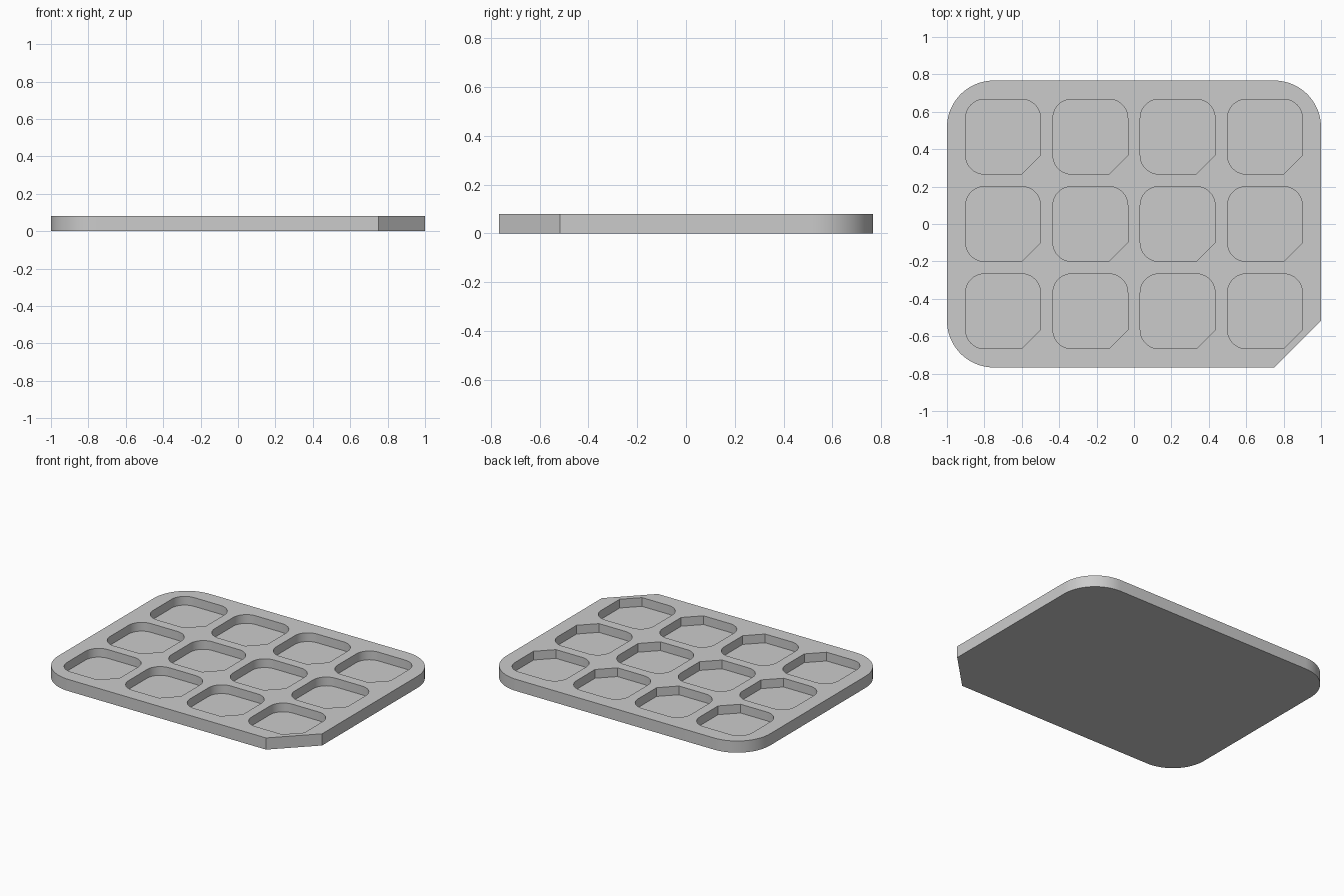
import bpy, bmesh, math

WIDTH, DEPTH, HEIGHT = 2.0, 1.534, 0.08
CORNER = 0.25
POCKET, POCKET_CORNER, PITCH = 0.4, 0.1, 0.4667
FLOOR = 0.02

cube = bpy.data.objects.get("Cube")
if cube:
    bpy.data.objects.remove(cube, do_unlink=True)


def outline(cx, cy, w, d, r, steps=16):
    """Rectangle with three rounded corners and a cut front-left one."""
    pts = [(cx + w / 2 - r, cy - d / 2), (cx + w / 2, cy - d / 2 + r)]
    for i, (sx, sy) in enumerate([(1, 1), (-1, 1), (-1, -1)]):
        ox, oy = cx + sx * (w / 2 - r), cy + sy * (d / 2 - r)
        for k in range(steps + 1):
            a = math.pi / 2 * (i + k / steps)
            pts.append((ox + r * math.cos(a), oy + r * math.sin(a)))
    return pts


def add_prism(bm, pts, z0, z1):
    low = [bm.verts.new((x, y, z0)) for x, y in pts]
    high = [bm.verts.new((x, y, z1)) for x, y in pts]
    bm.faces.new(low[::-1])
    bm.faces.new(high)
    for i in range(len(pts)):
        j = (i + 1) % len(pts)
        bm.faces.new((low[i], low[j], high[j], high[i]))


def make_object(name, bm):
    mesh = bpy.data.meshes.new(name)
    bm.to_mesh(mesh)
    bm.free()
    obj = bpy.data.objects.new(name, mesh)
    bpy.context.collection.objects.link(obj)
    return obj


# Tray slab
bm = bmesh.new()
add_prism(bm, outline(0, 0, WIDTH, DEPTH, CORNER), 0, HEIGHT)
tray = make_object("tray", bm)

grey = bpy.data.materials.new("light grey")
grey.use_nodes = True
colour = (0.6, 0.6, 0.6, 1)
grey.diffuse_color = colour
grey.node_tree.nodes["Principled BSDF"].inputs["Base Color"].default_value = colour
tray.data.materials.append(grey)

# Grid of pockets, four across and three deep
bm = bmesh.new()
for col in range(4):
    for row in range(3):
        pts = outline((col - 1.5) * PITCH, (row - 1) * PITCH,
                      POCKET, POCKET, POCKET_CORNER, 10)
        add_prism(bm, pts, FLOOR, HEIGHT + 0.05)
cutter = make_object("pocket_cutter", bm)
cutter.data.materials.append(grey)
cutter.hide_render = True

cut = tray.modifiers.new("pockets", 'BOOLEAN')
cut.operation = 'DIFFERENCE'
cut.solver = 'EXACT'
cut.object = cutter

# Bake the pockets, then smooth only the rounded corners
bpy.ops.object.select_all(action='DESELECT')
tray.select_set(True)
bpy.context.view_layer.objects.active = tray
bpy.ops.object.modifier_apply(modifier=cut.name)
bpy.data.objects.remove(cutter, do_unlink=True)
bpy.ops.object.shade_smooth_by_angle(angle=math.radians(30))
